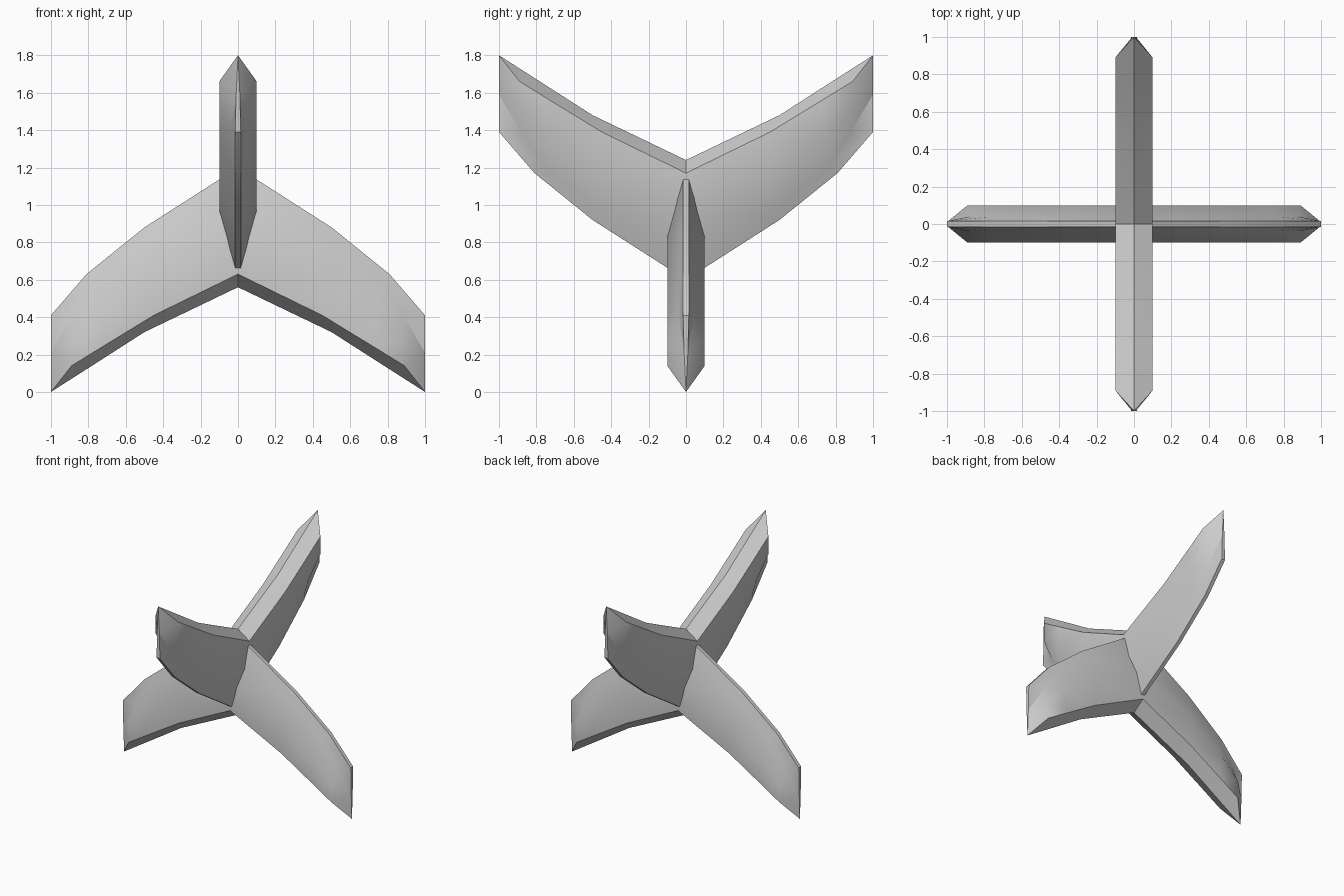
import bpy, bmesh
from math import radians
from mathutils import Matrix

if "Cube" in bpy.data.objects:
    bpy.data.objects.remove(bpy.data.objects["Cube"])

# Rows of one quarter blade, from sharp lower edge to thin upper edge:
# half thickness, then (x, z) at four stations from centre to tip
ROWS = [
    (0.0,   [(0, .56), (.5, .32), (.77, .147), (1, 0)]),
    (0.1,   [(0, .63), (.45, .41), (.72, .245), (.89, .14)]),
    (0.1,   [(0, .86), (.46, .63), (.74, .43), (.89, .28)]),
    (0.04,  [(0, 1.11), (.47, .83), (.765, .595), (.875, .42)]),
    (0.015, [(0, 1.2), (.5, .88), (.81, .63), (1, .41)]),
    (0.0,   [(0, 1.2), (.5, .88), (.81, .63), (1, .41)]),
]


def make_blade(name, matrix):
    bm = bmesh.new()
    for sx in (1, -1):
        for sy in (1, -1):
            grid = [[bm.verts.new((sx * x, sy * y, z)) for x, z in pts]
                    for y, pts in ROWS]
            # blade skin
            for a, b in zip(grid, grid[1:]):
                for i in range(3):
                    bm.faces.new((a[i], a[i + 1], b[i + 1], b[i]))
            # pointed tip
            tip = bm.verts.new((sx, sy * .01, .21))
            mid = bm.verts.new((sx, 0, .21))
            e = [row[3] for row in grid]
            for f in ((e[0], e[1], tip), (e[1], e[2], tip), (e[2], e[3], tip),
                      (e[3], e[4], tip), (e[0], tip, mid), (tip, e[4], e[5], mid)):
                bm.faces.new(f)
    bmesh.ops.remove_doubles(bm, verts=bm.verts, dist=.0005)
    bm.transform(matrix)
    bmesh.ops.recalc_face_normals(bm, faces=bm.faces)
    me = bpy.data.meshes.new(name)
    bm.to_mesh(me)
    bm.free()
    ob = bpy.data.objects.new(name, me)
    bpy.context.collection.objects.link(ob)
    bpy.ops.object.select_all(action='DESELECT')
    ob.select_set(True)
    bpy.context.view_layer.objects.active = ob
    bpy.ops.object.shade_smooth_by_angle(angle=radians(40))
    return ob


# Drooping blade along x, and its upturned twin along y
make_blade("lower_blade", Matrix.Identity(4))
make_blade("upper_blade", Matrix.Translation((0, 0, 1.8))
           @ Matrix.Rotation(radians(90), 4, 'Z')
           @ Matrix.Rotation(radians(180), 4, 'X'))
